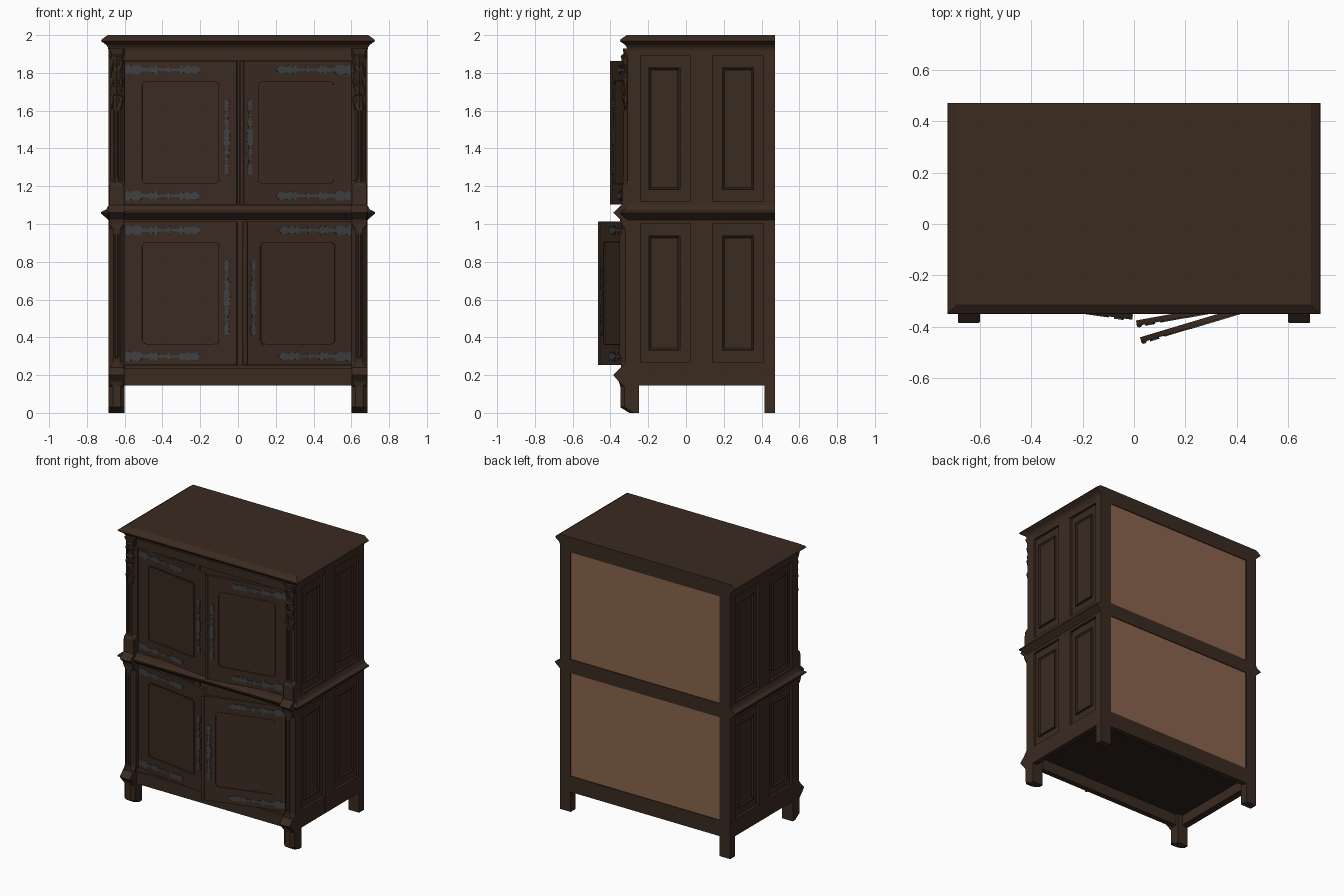
import bpy, bmesh
from math import sin, cos, pi, radians
from mathutils import Matrix, Vector

if "Cube" in bpy.data.objects:
    bpy.data.objects.remove(bpy.data.objects["Cube"], do_unlink=True)


def material(name, rgb):
    m = bpy.data.materials.new(name)
    m.use_nodes = True
    m.diffuse_color = (*rgb, 1)
    m.node_tree.nodes["Principled BSDF"].inputs["Base Color"].default_value = (*rgb, 1)
    return m


WOOD = material("dark oak", (0.043, 0.0235, 0.0145))
IRON = material("dull iron", (0.050, 0.052, 0.054))
PANEL = material("pale backing wood", (0.25, 0.128, 0.072))
SHADE = material("blackened wood", (0.024, 0.017, 0.010))
HERE = Matrix.Identity(4)


def finish(name, bm, mat, matrix):
    bmesh.ops.transform(bm, matrix=matrix, verts=bm.verts)
    bmesh.ops.remove_doubles(bm, verts=bm.verts, dist=0.00001)
    bmesh.ops.recalc_face_normals(bm, faces=bm.faces)
    me = bpy.data.meshes.new(name)
    bm.to_mesh(me)
    bm.free()
    me.materials.clear()
    me.materials.append(mat)
    ob = bpy.data.objects.new(name, me)
    bpy.context.collection.objects.link(ob)


def loft(name, rings, mat=WOOD, matrix=HERE):
    """Closed solid through a stack of equal-length rings."""
    bm = bmesh.new()
    rows = [[bm.verts.new(p) for p in ring] for ring in rings]
    n = len(rows[0])
    for a, b in zip(rows, rows[1:]):
        for i in range(n):
            bm.faces.new((a[i], a[(i + 1) % n], b[(i + 1) % n], b[i]))
    bm.faces.new(rows[0])
    bm.faces.new(rows[-1])
    finish(name, bm, mat, matrix)


def box(name, xs, ys, zs, mat=WOOD, matrix=HERE):
    (x0, x1), (y0, y1) = xs, ys
    loft(name, [[(x0, y0, z), (x1, y0, z), (x1, y1, z), (x0, y1, z)] for z in zs], mat, matrix)


def turned(name, x, y, profile, sides=8, matrix=HERE):
    """Upright turned piece from (z, radius) pairs."""
    rings = [[(x + r * cos(2 * pi * (i + .5) / sides), y + r * sin(2 * pi * (i + .5) / sides), z)
              for i in range(sides)] for z, r in profile]
    loft(name, rings, WOOD, matrix)


def plate(name, outlines, y0, y1, mat, matrix):
    """Flat plate cut from x-z outlines; an inner outline becomes a hole."""
    cu = bpy.data.curves.new(name, "CURVE")
    cu.dimensions, cu.fill_mode, cu.extrude = "2D", "BOTH", abs(y1 - y0) / 2
    for pts in outlines:
        sp = cu.splines.new("POLY")
        sp.points.add(len(pts) - 1)
        for p, (x, z) in zip(sp.points, pts):
            p.co = (x, z, 0, 1)
        sp.use_cyclic_u = True
    tmp = bpy.data.objects.new(name, cu)
    bpy.context.collection.objects.link(tmp)
    me = bpy.data.meshes.new_from_object(tmp)
    bm = bmesh.new()
    bm.from_mesh(me)
    bpy.data.objects.remove(tmp, do_unlink=True)
    bpy.data.curves.remove(cu)
    bpy.data.meshes.remove(me)
    stand = Matrix.Translation((0, (y0 + y1) / 2, 0)) @ Matrix.Rotation(pi / 2, 4, "X")
    finish(name, bm, mat, matrix @ stand)


def rounded(x0, x1, z0, z1, r):
    pts = []
    for k, (cx, cz) in enumerate([(x1 - r, z1 - r), (x0 + r, z1 - r), (x0 + r, z0 + r), (x1 - r, z0 + r)]):
        pts += [(cx + r * cos(pi / 2 * (k + t / 4)), cz + r * sin(pi / 2 * (k + t / 4))) for t in range(5)]
    return pts


# Mouldings that run round the front and both sides
def moulding(name, profile):
    loft(name, [[(-.685 - o, .47, z), (-.685 - o, -.31 - o, z), (.685 + o, -.31 - o, z), (.685 + o, .47, z)]
                for o, z in profile])


moulding("cornice", [(0, 1.92), (.004, 1.935), (.012, 1.948), (.04, 1.968), (.036, 1.978), (.004, 2)])
moulding("waist_moulding", [(0, 1.02), (.01, 1.03), (.04, 1.055), (.04, 1.064), (.012, 1.078), (0, 1.1)])

# Front and back rails, floor and backing panels
box("front_top_rail", (-.61, .61), (-.31, -.27), (1.865, 1.93))
box("front_bottom_rail", (-.61, .61), (-.31, -.27), (.145, .235))
box("front_sill", (-.61, .61), (-.32, -.27), (.235, .25))
for name, zs in (("top", (1.89, 1.93)), ("waist", (1.01, 1.11)), ("bottom", (.145, .26))):
    box("back_" + name + "_rail", (-.61, .61), (.43, .47), zs)
box("cabinet_floor", (-.66, .66), (-.28, .44), (.225, .245), SHADE)
box("inner_lining", (-.645, .645), (.425, .44), (.24, 1.93))
box("upper_back_panel", (-.61, .61), (.445, .464), (1.1, 1.9), PANEL)
box("lower_back_panel", (-.61, .61), (.445, .464), (.25, 1.02), PANEL)

# Post profile: height, front face, corner chamfer
POST = [(0, -.30, .022), (.03, -.348, .022), (.14, -.348, .022), (.165, -.355, .003), (.2, -.385, .003),
        (.24, -.345, .003), (.27, -.345, .026), (.97, -.345, .026), (1, -.345, .004),
        (1.025, -.35, .004), (1.06, -.385, .004), (1.1, -.342, .004), (1.2, -.34, .004),
        (1.23, -.325, .026), (1.87, -.325, .026), (1.93, -.335, .004)]
LOW, HIGH = (.27, 1), (1.12, 1.89)
for s, side in ((1, "left"), (-1, "right")):
    flip = Matrix.Scale(s, 4, Vector((1, 0, 0)))

    # Corner posts with feet
    loft(side + "_front_post", [[(.6, -.25, z), (.685, -.25, z), (.685, y + c, z), (.685 - c, y, z),
                                 (.6 + c, y, z), (.6, y + c, z)] for z, y, c in POST], matrix=flip)
    box(side + "_back_post", (.6, .685), (.415, .47), (0, 1.93), matrix=flip)
    turned(side + "_lower_bead", .6425, -.338, [(.28, .004), (.3, .015), (.94, .015), (.96, .004)], matrix=flip)
    turned(side + "_upper_bead", .6425, -.32, [(1.22, .018), (1.25, .012), (1.6, .012)], matrix=flip)

    # Carved pendant hanging at the head of each upper post
    for i, (z, h, r) in enumerate([(1.56, .12, .026), (1.64, .09, .032), (1.7, .1, .036), (1.79, .1, .034)]):
        turned(f"{side}_pendant_tier_{i}", .6425, -.312,
               [(z, .003), (z + h * .6, r * .75), (z + h, r), (z + h + .01, r * .6)], 6, matrix=flip)
    for dx in (-.024, .024):
        for z in (1.6, 1.7, 1.8):
            turned(f"{side}_pendant_leaf", .6425 + dx, -.32,
                   [(z, .002), (z + .06, .014), (z + .085, .003)], 5, matrix=flip)

    # Side wall: frame, sunken sheet and raised fields
    box(side + "_side_sheet", (.64, .667), (-.3, .45), (.15, 1.93), matrix=flip)
    for ys in ((-.31, -.24), (.02, .14), (.41, .47)):
        box(side + "_side_stile", (.65, .685), ys, (.145, 1.93), matrix=flip)
    for zs in ((.145, .27), (1, 1.12), (1.89, 1.93)):
        box(side + "_side_rail", (.65, .6848), (-.31, .47), zs, matrix=flip)
    for y0, y1 in ((-.2, -.03), (.19, .36)):
        for z0, z1 in (LOW, HIGH):
            a, b = z0 + .06, z1 - .06
            rings = [[(x, y0 + i, a + i), (x, y1 - i, a + i), (x, y1 - i, b - i), (x, y0 + i, b - i)]
                     for x, i in ((.66, 0), (.68, 0), (.68, .006), (.672, .014))]
            loft(side + "_raised_field", rings, matrix=flip)

# Half outline of the iron work: distance along, half width
STRAP = [(0, .020), (.015, .029), (.03, .016), (.05, .026), (.075, .024), (.09, .009), (.125, .009),
         (.14, .022), (.15, .011), (.165, .028), (.178, .008), (.22, .006), (.232, .021), (.243, .006),
         (.285, .006), (.30, .026), (.312, .012), (.33, .022), (.35, .015), (.38, .021), (.4, .004)]


def mirrored(half):
    return half + [(a, -w) for a, w in reversed(half)]


STRAP_OUTLINE = mirrored(STRAP)
GRIP = [((a - .2) * .5, w * .65) for a, w in STRAP]
GRIP = [(-a - .1, w) for a, w in reversed(GRIP)] + [(a + .1, w) for a, w in GRIP]
GRIP_OUTLINE = mirrored(GRIP)

# Doors: local x runs from the hinge to the free edge
W, H = .602, .758
for side, s, level, z, angle in (("right", -1, "upper", 1.104, 8), ("left", 1, "upper", 1.104, 10.3),
                                 ("right", -1, "lower", .254, 8), ("left", 1, "lower", .254, 16.7)):
    M = (Matrix.Translation((.6 * s, -.268, z)) @ Matrix.Rotation(radians(angle * s), 4, "Z")
         @ Matrix.Scale(-s, 4, Vector((1, 0, 0))))
    tag = f"{level}_{side}_door"
    hole = rounded(.09, .51, .105, .655, .025)
    plate(tag + "_frame", [[(0, 0), (W, 0), (W, H), (0, H)], hole], -.021, 0, WOOD, M)
    plate(tag + "_panel", [rounded(.085, .515, .1, .66, .02)], -.017, -.003, WOOD, M)
    plate(tag + "_panel_bead", [hole, rounded(.097, .503, .112, .648, .02)], -.025, -.01, WOOD, M)
    for zc in (.045, H - .045):
        plate(tag + "_strap_hinge", [[(a + .008, w + zc) for a, w in STRAP_OUTLINE]], -.026, -.019, IRON, M)
    plate(tag + "_grip_plate", [[(.55 + w, a + .355) for a, w in GRIP_OUTLINE]], -.027, -.019, IRON, M)
    if s == 1:
        turned(tag + "_edge_bead", W - .01, -.018, [(0, .011), (H, .011)], 12, M)
